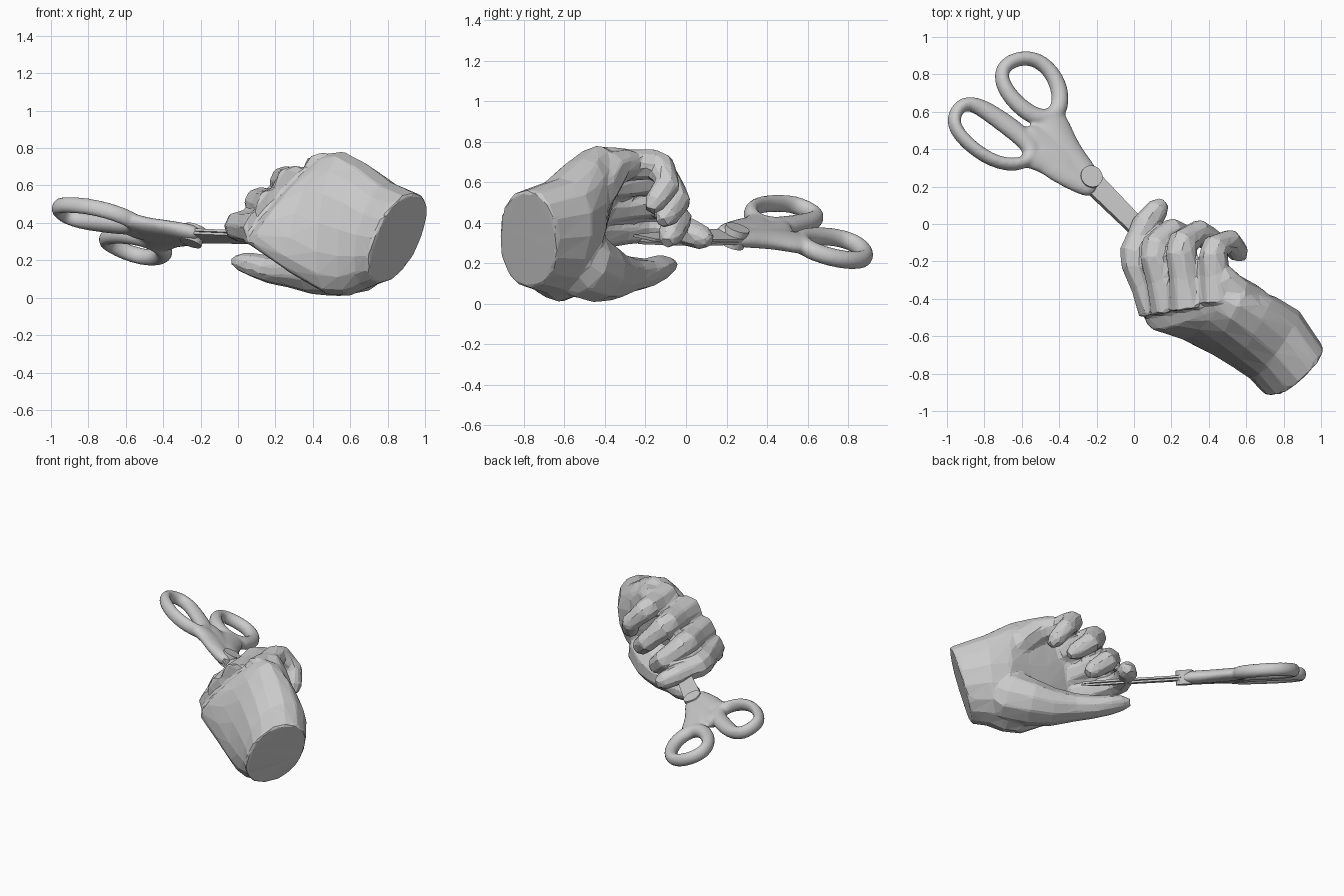
import bpy, bmesh, math
from mathutils import Vector as V

if "Cube" in bpy.data.objects:
    bpy.data.objects.remove(bpy.data.objects["Cube"])


def loft(name, rings, closed=False):
    """Skin a series of equal-sized rings into one object."""
    bm = bmesh.new()
    vs = [[bm.verts.new(p) for p in r] for r in rings]
    n, m = len(rings[0]), len(rings)
    for i in range(m if closed else m - 1):
        a, b = vs[i], vs[(i + 1) % m]
        for j in range(n):
            k = (j + 1) % n
            bm.faces.new((a[j], a[k], b[k], b[j]))
    if not closed:
        bm.faces.new(vs[0])
        bm.faces.new(vs[-1])
    bmesh.ops.recalc_face_normals(bm, faces=bm.faces)
    me = bpy.data.meshes.new(name)
    bm.to_mesh(me)
    bm.free()
    ob = bpy.data.objects.new(name, me)
    bpy.context.collection.objects.link(ob)
    return ob


def tube(name, pts, radii, up, sides=8, closed=False):
    """Sweep an ellipse (side radius, up radius) along points."""
    rings, m = [], len(pts)
    for i, (p, (rs, ru)) in enumerate(zip(pts, radii)):
        nxt = pts[(i + 1) % m] if closed else pts[min(i + 1, m - 1)]
        prv = pts[i - 1] if closed else pts[max(i - 1, 0)]
        t = (nxt - prv).normalized()
        s = t.cross(up).normalized()
        u = s.cross(t)
        rings.append([p + s * rs * math.cos(a) + u * ru * math.sin(a)
                      for a in (2 * math.pi * (j + .5) / sides for j in range(sides))])
    return loft(name, rings, closed)


def subdivide(ob):
    bpy.context.view_layer.objects.active = ob
    mod = ob.modifiers.new("subdivision", 'SUBSURF')
    mod.levels = mod.render_levels = 2
    bpy.ops.object.modifier_apply(modifier=mod.name)
    return ob


def fuse(name, parts, voxel, relax, ratio=1):
    """Join parts and melt them into one continuous skin."""
    bpy.ops.object.select_all(action='DESELECT')
    for p in parts:
        p.select_set(True)
    ob = bpy.context.view_layer.objects.active = parts[0]
    bpy.ops.object.join()
    ob.name = name
    mod = ob.modifiers.new("remesh", 'REMESH')
    mod.mode, mod.voxel_size = 'VOXEL', voxel
    mod = ob.modifiers.new("relax", 'SMOOTH')
    mod.iterations = relax
    if ratio < 1:
        mod = ob.modifiers.new("decimate", 'DECIMATE')
        mod.ratio = ratio
    for m in list(ob.modifiers):
        bpy.ops.object.modifier_apply(modifier=m.name)
    return ob


# Palm and wrist: centre, palm-side angle, back depth, palm depth, height vector
sections = [
    ((.855, -.78, .32), 48, .195, .19, (.09, -.01, .24)),
    ((.75, -.65, .335), 58, .21, .22, (.06, .03, .285)),
    ((.64, -.57, .365), 61, .21, .20, (.04, .06, .355)),
    ((.52, -.51, .40), 61, .19, .14, (.04, .08, .385)),
    ((.38, -.46, .45), 62, .16, .10, (.10, .07, .32)),
    ((.26, -.44, .50), 64, .12, .09, (.18, .06, .23)),
    ((.20, -.38, .49), 66, .08, .06, (.16, .06, .20)),
    ((.16, -.28, .48), 75, .03, .03, (.12, .04, .13)),
]
rings = []
for c, ang, back, palm, zv in sections:
    n = V((math.cos(math.radians(ang)), math.sin(math.radians(ang)), 0))
    ring = []
    for j in range(16):
        a = 2 * math.pi * j / 16
        co, si = math.cos(a), math.sin(a)
        ring.append(V(c) + n * (palm if co > 0 else back) * math.copysign(abs(co) ** .9, co)
                    + V(zv) * math.copysign(abs(si) ** .95, si))
    rings.append(ring)
hand = [loft("palm", rings)]

# Curled fingers: knuckle, middle joint, end joint, tip, radius
fingers = {
    "index_finger": ((.13, -.46, .37), (-.005, -.17, .385), (.06, .0, .36), (.16, .12, .31), .079),
    "middle_finger": ((.20, -.46, .48), (.105, -.13, .51), (.20, -.04, .42), (.33, -.095, .30), .081),
    "ring_finger": ((.30, -.45, .60), (.245, -.11, .625), (.345, -.045, .51), (.47, -.12, .40), .079),
    "little_finger": ((.45, -.42, .68), (.42, -.13, .69), (.51, -.09, .59), (.58, -.18, .46), .072),
}
for name, (k, p, d, t, r) in fingers.items():
    k, p, d, t = V(k), V(p), V(d), V(t)
    path = [k, k.lerp(p, .5), p.lerp(k, .12), p.lerp(d, .15), p.lerp(d, .6), d, d.lerp(t, .7), t]
    scale = (1.4, 1.12, 1.08, 1.05, .92, .92, .8, .4)
    hand.append(tube(name, path, [(r * s, r * s) for s in scale], V((.45, .1, .88)), 8))

# Thumb with its fleshy base, and the outer ridge of the palm below the little finger
hand.append(tube("thumb", [V(p) for p in (
    (.76, -.61, .30), (.64, -.52, .20), (.52, -.44, .16), (.40, -.37, .14), (.27, -.28, .145),
    (.17, -.20, .15), (.08, -.14, .175), (.02, -.10, .19), (-.025, -.065, .195))],
    [(.10, .12), (.17, .18), (.17, .155), (.145, .125), (.105, .09), (.085, .075), (.08, .065), (.065, .05), (.035, .025)],
    V((0, 0, 1)), 10))
hand.append(tube("palm_ridge", [V(p) for p in (
    (.74, -.52, .42), (.63, -.42, .58), (.54, -.36, .67), (.48, -.29, .69), (.45, -.22, .69))],
    [(.09, .09), (.10, .10), (.09, .095), (.075, .08), (.04, .05)], V((0, 0, 1)), 8))
fuse("hand", hand, .014, 4, .045).data.shade_flat()

# Scissors lie in one tilted plane
TILT = .34
N = V((TILT, TILT, 1)).normalized()


def lay(x, y):
    return V((x, y, .325 + .012 * (y - x) - TILT * (x + y)))


def plate(name, sw, h0, h1):
    """Flat plate from (along, across) points measured on the scissor axis."""
    pts = [lay((w - s) * .7071, (w + s) * .7071) for s, w in sw]
    return loft(name, [[p + N * h for p in pts] for h in (h0, h1)])


# Finger loops: x, y, width radius
loops = {
    "large_handle_loop": ((-.975, .56, .044), (-.925, .648, .044), (-.84, .64, .052), (-.72, .56, .06),
                          (-.59, .465, .065), (-.53, .37, .06), (-.60, .315, .042), (-.72, .32, .038),
                          (-.84, .385, .038), (-.94, .48, .04)),
    "small_handle_loop": ((-.62, .89, .046), (-.71, .84, .046), (-.71, .75, .048), (-.63, .64, .052),
                          (-.51, .555, .06), (-.41, .58, .06), (-.385, .68, .055), (-.425, .80, .05),
                          (-.515, .885, .046)),
}
handles = []
for name, pts in loops.items():
    handles.append(subdivide(tube(name, [lay(x, y) for x, y, r in pts],
                                  [(r, .05) for x, y, r in pts], N, 8, True)))

# Handle arms running into the pivot
arms = {
    "large_handle_arm": ((-.60, .34, .05), (-.50, .37, .10), (-.41, .31, .10), (-.31, .235, .075), (-.20, .17, .055)),
    "small_handle_arm": ((-.47, .62, .07), (-.44, .53, .115), (-.385, .42, .10), (-.30, .32, .08), (-.20, .22, .055)),
    "crotch": ((-.60, .50, .04), (-.52, .46, .09), (-.42, .38, .10), (-.30, .27, .07)),
}
for name, data in arms.items():
    handles.append(subdivide(tube(name, [lay(x, y) for x, y, r in data], [(r, .048) for x, y, r in data], N, 8)))
fuse("handles", handles, .012, 4).data.shade_smooth()

# Pivot screw and the two closed blades
plate("pivot", [(.34 + .06 * math.cos(i * math.pi / 12), .055 * math.sin(i * math.pi / 12))
                for i in range(24)], -.045, .05)
plate("upper_blade", [(.34, -.055), (.34, .055), (-.05, .045), (-.25, .03), (-.35, -.02), (-.1, -.045)], .002, .016)
plate("lower_blade", [(.34, -.055), (.34, .055), (-.1, .045), (-.35, .02), (-.25, -.03), (-.05, -.045)], -.016, -.002)
